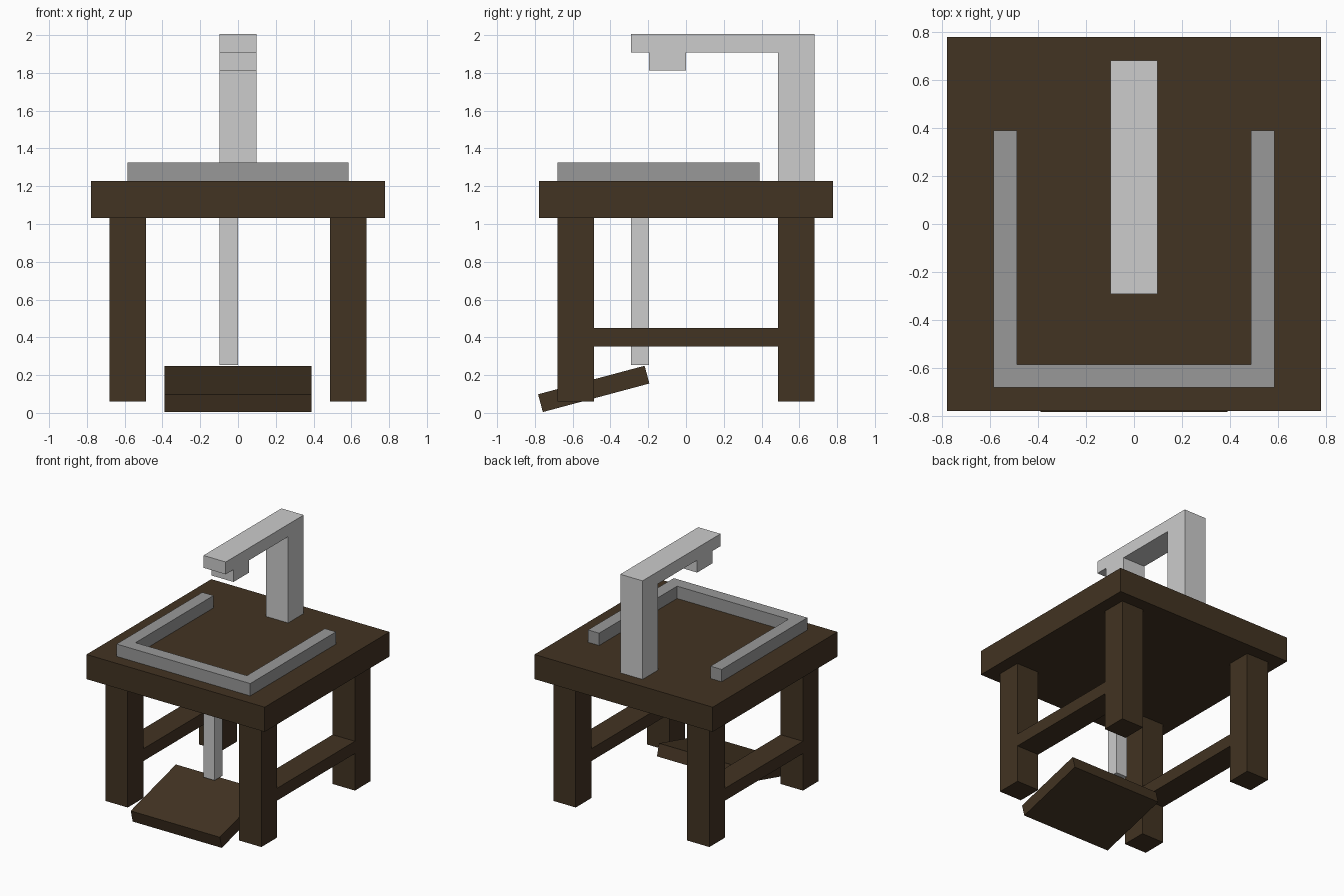
import bpy
import bmesh
import math
from mathutils import Matrix, Vector

if "Cube" in bpy.data.objects:
    bpy.data.objects.remove(bpy.data.objects["Cube"])

U = 0.0973          # module size
BASE = 0.06         # height of the leg bottoms


def material(name, srgb):
    m = bpy.data.materials.new(name)
    lin = [((c / 255 + 0.055) / 1.055) ** 2.4 for c in srgb]
    m.diffuse_color = (*lin, 1)
    m.use_nodes = True
    m.node_tree.nodes["Principled BSDF"].inputs["Base Color"].default_value = m.diffuse_color
    return m


WOOD = material("dark wood", (66, 51, 34))
LIGHT = material("light metal", (204, 204, 204))
GREY = material("grey metal", (153, 153, 153))


def prism(name, profile, axis, lo, hi, mat):
    """Extrude a 2D profile along x (profile in y, z) or z (profile in x, y), in modules."""
    bm = bmesh.new()
    pts = [(lo, a, b) if axis == "x" else (a, b, lo) for a, b in profile]
    face = bm.faces.new([bm.verts.new(p) for p in pts])
    ext = bmesh.ops.extrude_face_region(bm, geom=[face])
    step = Vector((hi - lo, 0, 0)) if axis == "x" else Vector((0, 0, hi - lo))
    bmesh.ops.translate(bm, verts=[g for g in ext["geom"] if isinstance(g, bmesh.types.BMVert)], vec=step)
    bmesh.ops.recalc_face_normals(bm, faces=bm.faces)
    bm.transform(Matrix.Translation((0, 0, BASE)) @ Matrix.Scale(U, 4))
    mesh = bpy.data.meshes.new(name)
    bm.to_mesh(mesh)
    bm.free()
    mesh.materials.append(mat)
    obj = bpy.data.objects.new(name, mesh)
    bpy.context.collection.objects.link(obj)
    return obj


def box(name, x, y, z, mat):
    return prism(name, [(x[0], y[0]), (x[1], y[0]), (x[1], y[1]), (x[0], y[1])], "z", z[0], z[1], mat)


# Table top
box("table_top", (-8, 8), (-8, 8), (10, 12), WOOD)

# Legs and side stretchers
for side, x in (("left", (-7, -5)), ("right", (5, 7))):
    box(f"front_leg_{side}", x, (-7, -5), (0, 10), WOOD)
    box(f"back_leg_{side}", x, (5, 7), (0, 10), WOOD)
    box(f"stretcher_{side}", x, (-5, 5), (3, 4), WOOD)

# U-shaped rail on the table
prism("guide_rail", [(-6, -7), (6, -7), (6, 4), (5, 4), (5, -6), (-5, -6), (-5, 4), (-6, 4)],
      "z", 12, 13, GREY)

# Overhanging arm with post and head
prism("machine_arm", [(7, 12), (7, 20), (-3, 20), (-3, 19), (-2, 19), (-2, 18), (0, 18), (0, 19), (5, 19), (5, 12)],
      "x", -1, 1, LIGHT)

# Rod linking the table and the pedal
box("pedal_rod", (-1, 0), (-3, -2), (2, 10), LIGHT)

# Tilted foot pedal
pedal = box("foot_pedal", (-4, 4), (-3, 3), (-0.5, 0.5), WOOD)
pedal.data.transform(Matrix.Translation((0, -0.4885, 0.127)) @ Matrix.Rotation(math.radians(15), 4, "X")
                     @ Matrix.Translation((0, 0, -BASE)))
